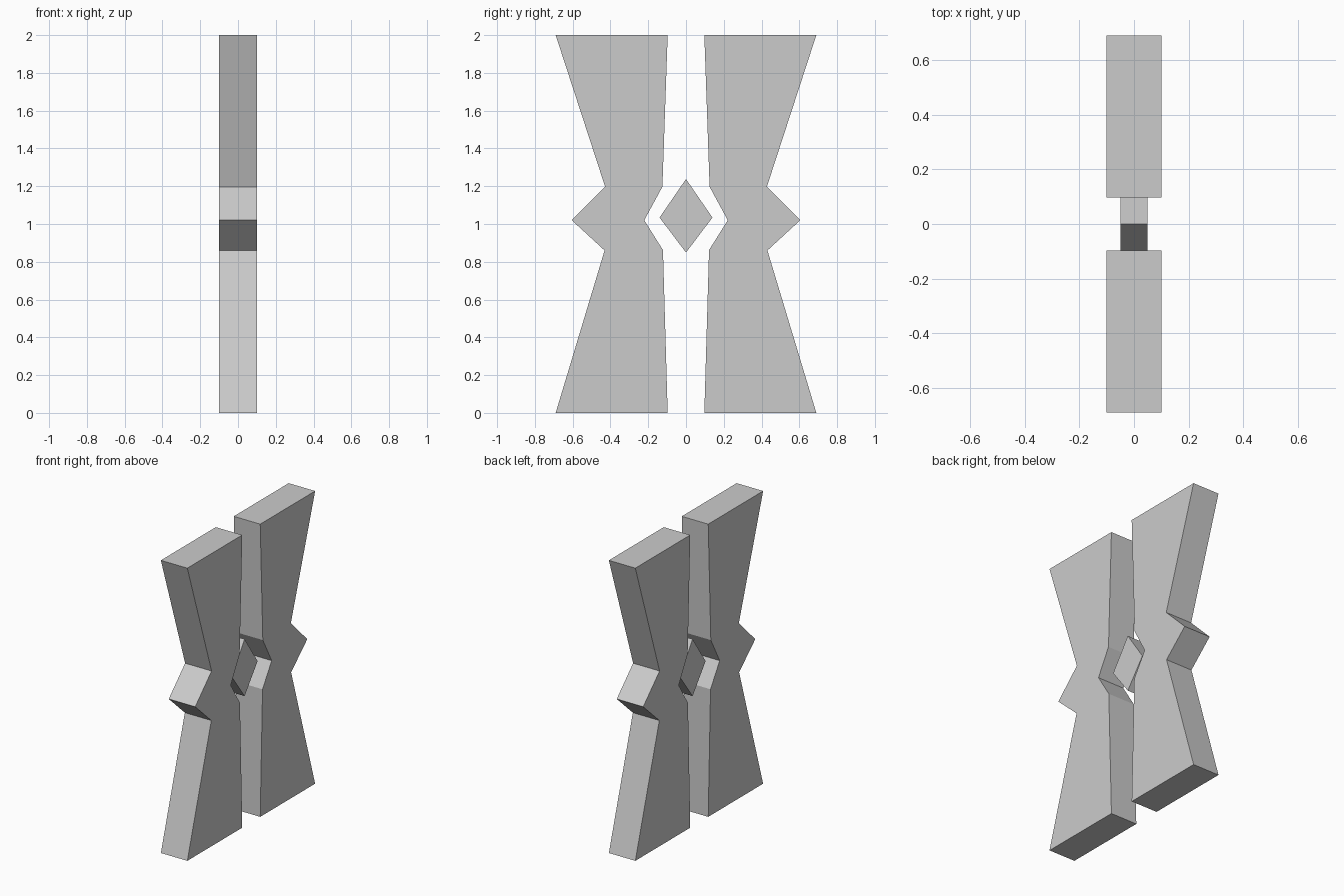
import bpy
import bmesh

if "Cube" in bpy.data.objects:
    bpy.data.objects.remove(bpy.data.objects["Cube"])


def extrude_profile(name, profile, thickness):
    """Make a flat slab from a (y, z) outline, centred on x = 0."""
    bm = bmesh.new()
    verts = [bm.verts.new((-thickness / 2, y, z)) for y, z in profile]
    face = bm.faces.new(verts)
    result = bmesh.ops.extrude_face_region(bm, geom=[face], use_keep_orig=True)
    moved = [g for g in result["geom"] if isinstance(g, bmesh.types.BMVert)]
    bmesh.ops.translate(bm, verts=moved, vec=(thickness, 0, 0))
    bmesh.ops.recalc_face_normals(bm, faces=bm.faces)
    mesh = bpy.data.meshes.new(name)
    bm.to_mesh(mesh)
    bm.free()
    obj = bpy.data.objects.new(name, mesh)
    bpy.context.collection.objects.link(obj)
    return obj


# Side panels: waisted slabs with a pointed bump outside and a notch inside
panel = [
    (0.097, 0.0), (0.69, 0.0), (0.431, 0.86), (0.605, 1.02), (0.428, 1.197), (0.69, 2.0),
    (0.097, 2.0), (0.125, 1.197), (0.221, 1.02), (0.122, 0.862),
]
for side, sign in (("left", -1), ("right", 1)):
    extrude_profile(f"{side}_panel", [(sign * y, z) for y, z in panel], 0.2)

# Thin diamond floating in the gap between the notches
diamond = [(0, 0.849), (0.14, 1.034), (0, 1.238), (-0.14, 1.034)]
extrude_profile("centre_diamond", diamond, 0.1)
